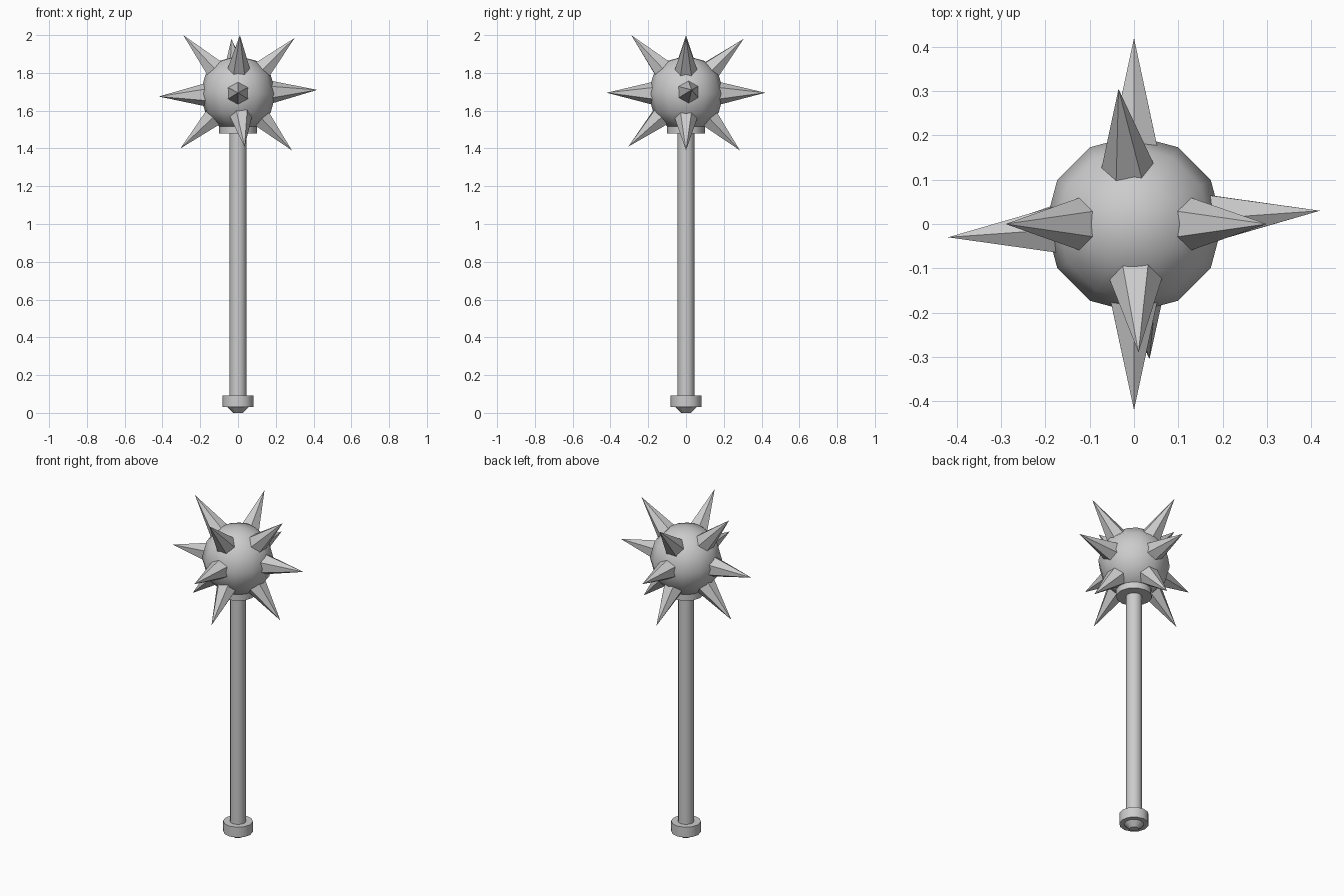
import bpy, bmesh, math
from mathutils import Vector, Matrix

if "Cube" in bpy.data.objects:
    bpy.data.objects.remove(bpy.data.objects["Cube"])

CENTER = Vector((0, 0, 1.69))


def finish(bm, name, smooth):
    bmesh.ops.recalc_face_normals(bm, faces=bm.faces)
    me = bpy.data.meshes.new(name)
    bm.to_mesh(me)
    bm.free()
    ob = bpy.data.objects.new(name, me)
    bpy.context.collection.objects.link(ob)
    if smooth:
        bpy.ops.object.select_all(action='DESELECT')
        bpy.context.view_layer.objects.active = ob
        ob.select_set(True)
        bpy.ops.object.shade_smooth_by_angle(angle=math.radians(35))
    return ob


def lathe(name, profile, sides=12):
    """Revolve (radius, z) points about z and cap both ends."""
    bm = bmesh.new()
    rings = [[bm.verts.new((r * math.cos(2 * math.pi * i / sides),
                            r * math.sin(2 * math.pi * i / sides), z))
              for i in range(sides)] for r, z in profile]
    for a, b in zip(rings, rings[1:]):
        for i in range(sides):
            j = (i + 1) % sides
            bm.faces.new((a[i], a[j], b[j], b[i]))
    bm.faces.new(rings[0])
    bm.faces.new(rings[-1])
    return finish(bm, name, True)


def spike(name, tip, start=0.16):
    """Six-sided cone pointing from the ball centre to tip."""
    axis = Vector(tip) - CENTER
    length = axis.length
    d = axis.normalized()
    side = Vector((0, 0, 1)).cross(d).normalized()
    up = d.cross(side)
    # equatorial spikes have a ridge on top, slanted ones a flat
    u, v = (up, -side) if abs(d.z) < 0.3 else (side, up)
    r = 0.057 * (length - start) / (length - 0.19)
    bm = bmesh.new()
    base = [bm.verts.new(CENTER + d * start + r * (u * math.cos(k * math.pi / 3)
                         + v * math.sin(k * math.pi / 3))) for k in range(6)]
    top = bm.verts.new(Vector(tip))
    for k in range(6):
        bm.faces.new((base[k], base[(k + 1) % 6], top))
    bm.faces.new(base)
    finish(bm, name, False)


# handle, pommel and collar
lathe("handle", [(0.045, 0.08), (0.045, 1.51)])
lathe("pommel", [(0.025, 0.0), (0.055, 0.03), (0.082, 0.03), (0.082, 0.093), (0.04, 0.093)])
lathe("collar", [(0.1, 1.479), (0.1, 1.535)])

# ball head
bm = bmesh.new()
bmesh.ops.create_uvsphere(bm, u_segments=12, v_segments=6, radius=0.2,
                          matrix=Matrix.Translation(CENTER))
ball = finish(bm, "ball_head", False)
for p in ball.data.polygons:
    p.use_smooth = True

# spikes: middle, upper and lower rows
tips = {
    "middle": [(0.42, 0.03, 1.71), (-0.42, -0.03, 1.675), (0, 0.42, 1.695), (0, -0.42, 1.695)],
    "upper": [(0.30, 0, 1.985), (-0.29, 0, 2.0), (-0.035, 0.305, 1.98), (0.01, -0.29, 2.0)],
    "lower": [(0.285, 0, 1.39), (-0.305, 0, 1.40), (0, 0.285, 1.39), (0.035, -0.305, 1.41)],
}
for row, pts in tips.items():
    for side, p in zip(("right", "left", "back", "front"), pts):
        spike(f"spike_{row}_{side}", p)
